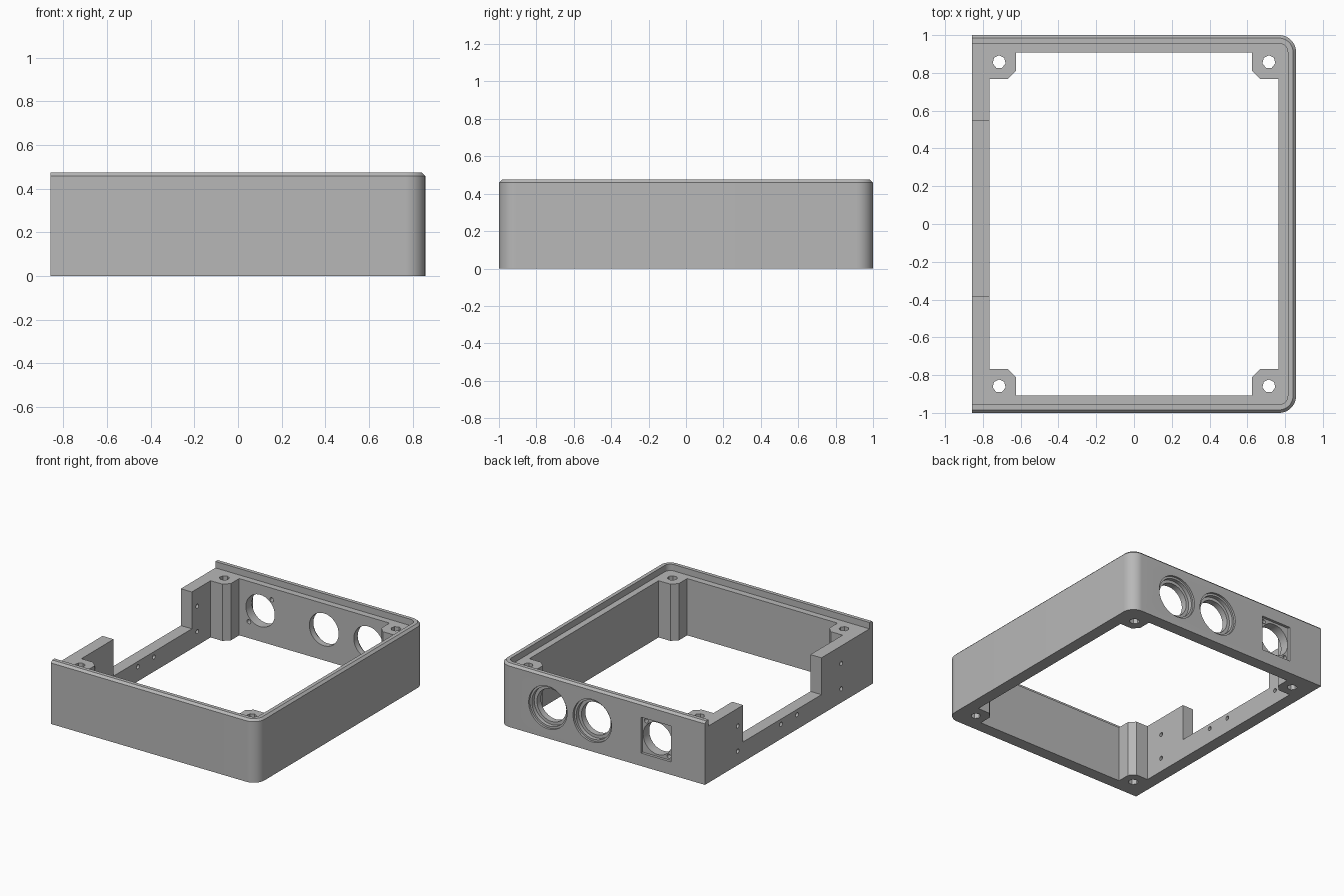
import bpy
import bmesh
import math
from mathutils import Matrix

if "Cube" in bpy.data.objects:
    bpy.data.objects.remove(bpy.data.objects["Cube"], do_unlink=True)

W, L, H = 0.858, 1.0, 0.475      # half width, half length, height
LEDGE = 0.427                    # floor of the lid recess
RADIUS = 0.09                    # rounded vertical corners
WALL = 0.092

grey = bpy.data.materials.new("case grey")
grey.diffuse_color = (0.48, 0.48, 0.48, 1)
grey.use_nodes = True
grey.node_tree.nodes["Principled BSDF"].inputs["Base Color"].default_value = (0.48, 0.48, 0.48, 1)


def make_object(name, bm):
    bmesh.ops.recalc_face_normals(bm, faces=bm.faces)
    mesh = bpy.data.meshes.new(name)
    bm.to_mesh(mesh)
    bm.free()
    mesh.materials.append(grey)
    obj = bpy.data.objects.new(name, mesh)
    bpy.context.collection.objects.link(obj)
    return obj


def loft(name, rings):
    """Stack closed outlines, given as (points, z), into a solid."""
    bm = bmesh.new()
    loops = [[bm.verts.new((x, y, z)) for x, y in pts] for pts, z in rings]
    for a, b in zip(loops, loops[1:]):
        n = len(a)
        for i in range(n):
            j = (i + 1) % n
            bm.faces.new((a[i], a[j], b[j], b[i]))
    bm.faces.new(loops[0])
    bm.faces.new(loops[-1])
    return make_object(name, bm)


def outline(inset, left=-W, steps=12):
    """Rectangle with its two right-hand corners rounded."""
    pts = [(left, -L + inset)]
    for side, start in ((-1, -math.pi / 2), (1, 0)):
        for i in range(steps + 1):
            a = start + i * math.pi / 2 / steps
            r = RADIUS - inset
            pts.append((W - RADIUS + r * math.cos(a), side * (L - RADIUS) + r * math.sin(a)))
    return pts + [(left, L - inset)]


def box(name, lo, hi):
    (x0, y0, z0), (x1, y1, z1) = lo, hi
    pts = [(x0, y0), (x1, y0), (x1, y1), (x0, y1)]
    return loft(name, [(pts, z0), (pts, z1)])


def rod(name, axis, centre, radius, length, sides):
    bm = bmesh.new()
    turn = {"x": Matrix.Rotation(math.pi / 2, 4, "Y"),
            "y": Matrix.Rotation(math.pi / 2, 4, "X"),
            "z": Matrix.Identity(4)}[axis]
    bmesh.ops.create_cone(bm, cap_ends=True, segments=sides, radius1=radius, radius2=radius,
                          depth=length, matrix=Matrix.Translation(centre) @ turn)
    return make_object(name, bm)


# Outer body with chamfered top edge
case = loft("case_frame", [(outline(0), 0), (outline(0), H - 0.016), (outline(0.016), H)])


def cut(cutter):
    cutter.hide_render = True
    mod = case.modifiers.new("cut", "BOOLEAN")
    mod.operation = "DIFFERENCE"
    mod.solver = "EXACT"
    mod.object = cutter
    bpy.context.view_layer.objects.active = case
    bpy.ops.object.modifier_apply(modifier=mod.name)
    bpy.data.objects.remove(cutter, do_unlink=True)


# Lid recess, open at the left-hand end
lid = outline(0.044, left=-W - 0.2)
cut(loft("lid_recess", [(lid, LEDGE), (lid, H + 0.2)]))

# Cavity, leaving a chamfered post in each corner
ix, iy, post, bevel = W - WALL, L - WALL, 0.14, 0.042
quarter = [(ix, iy - post), (ix - post + bevel, iy - post),
           (ix - post, iy - post + bevel), (ix - post, iy)]
cavity = []
for sx, sy in ((1, 1), (-1, 1), (-1, -1), (1, -1)):
    corner = [(sx * x, sy * y) for x, y in quarter]
    cavity += corner if sx * sy > 0 else corner[::-1]
cut(loft("cavity", [(cavity, -0.2), (cavity, H + 0.2)]))

# Screw holes down the posts
for sx in (-1, 1):
    for sy in (-1, 1):
        cut(rod("post_hole", "z", (sx * 0.714, sy * 0.858, H / 2), 0.035, 1, 7))

# Wide notch in the open end wall
cut(box("end_notch", (-W - 0.1, -0.385, 0.15), (-W + 0.2, 0.545, H + 0.2)))

# Small holes through the end wall
for y, z in ((0.61, 0.295), (0.61, 0.105), (-0.62, 0.295), (-0.62, 0.105),
             (0.095, 0.11), (-0.095, 0.11)):
    cut(rod("end_hole", "x", (-W + WALL / 2, y, z), 0.016, 0.13, 12))

# Two round sockets in the back wall, stepped inwards
SOCKET_Z = 0.232
for x in (0.45, 0.08):
    for radius, depth in ((0.16, 0.016), (0.145, 0.045), (0.122, 0.2)):
        cut(rod("round_socket", "y", (x, L, SOCKET_Z), radius, depth * 2, 48))

# Square socket with two fixing holes
sx = -0.45
cut(box("square_recess", (sx - 0.125, L - 0.02, SOCKET_Z - 0.135),
        (sx + 0.125, L + 0.1, SOCKET_Z + 0.135)))
cut(rod("square_socket_hole", "y", (sx, L, SOCKET_Z), 0.12, 0.4, 48))
for s in (-1, 1):
    cut(rod("fixing_hole", "y", (sx + s * 0.095, L, SOCKET_Z + s * 0.108), 0.016, 0.4, 12))

# Smooth the curves, keep the edges crisp
bpy.ops.object.select_all(action="DESELECT")
case.select_set(True)
bpy.context.view_layer.objects.active = case
bpy.ops.object.shade_smooth_by_angle(angle=math.radians(25))
